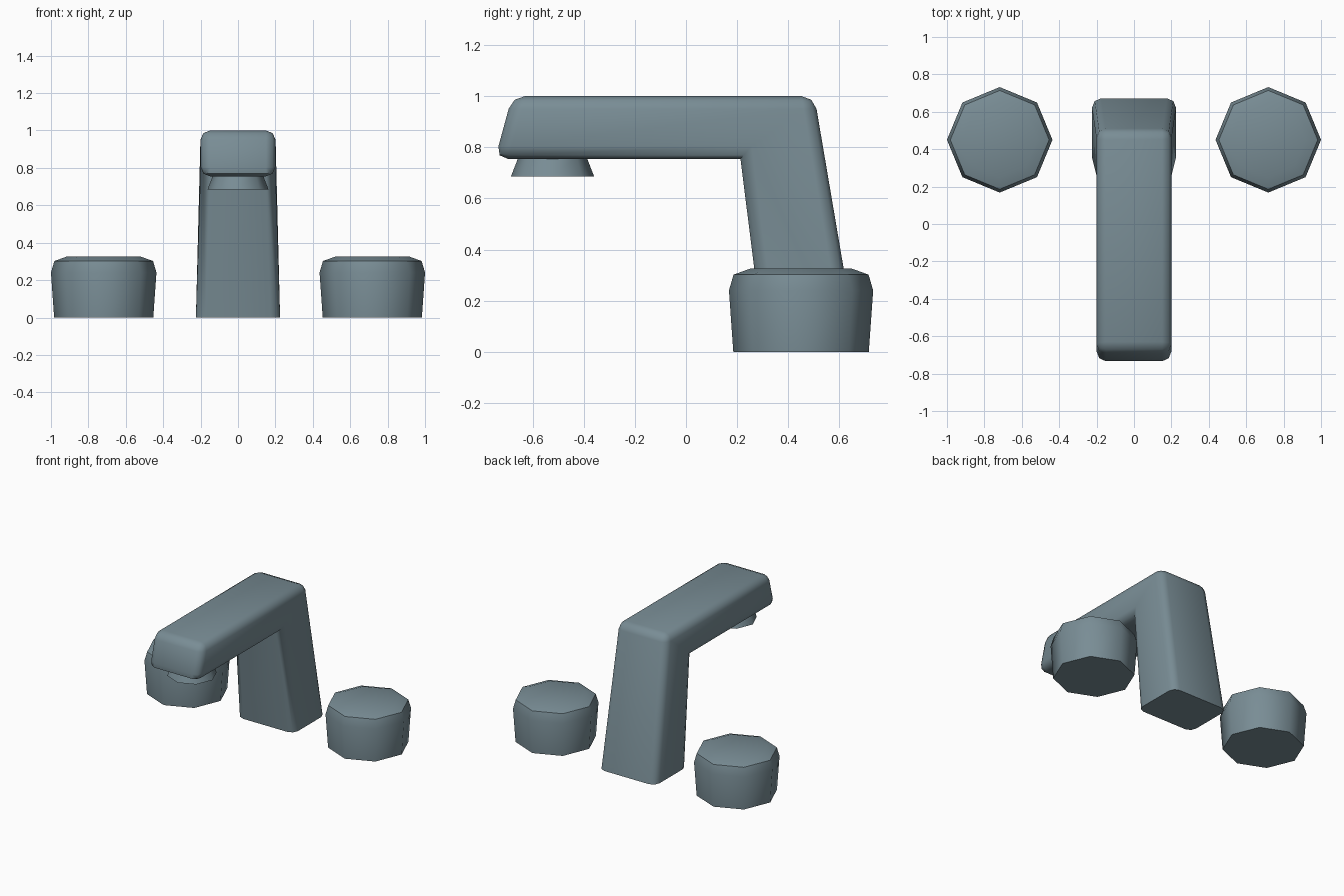
import bpy, bmesh, math

if "Cube" in bpy.data.objects:
    bpy.data.objects.remove(bpy.data.objects["Cube"])

metal = bpy.data.materials.new("blue_grey_metal")
metal.diffuse_color = (0.19, 0.265, 0.30, 1)
metal.use_nodes = True
metal.node_tree.nodes["Principled BSDF"].inputs["Base Color"].default_value = metal.diffuse_color


def finish(bm, name):
    """Turn a bmesh into a smooth shaded object with sharp hard edges."""
    bmesh.ops.recalc_face_normals(bm, faces=bm.faces)
    mesh = bpy.data.meshes.new(name)
    bm.to_mesh(mesh)
    bm.free()
    mesh.materials.append(metal)
    mesh.shade_smooth()
    mesh.set_sharp_from_angle(angle=math.radians(50))
    obj = bpy.data.objects.new(name, mesh)
    bpy.context.collection.objects.link(obj)
    return obj


def turned(name, profile, location, sides=8):
    """Closed octagonal solid from (radius, height) pairs."""
    bm = bmesh.new()
    rings = [[bm.verts.new((r * math.cos(2 * math.pi * i / sides),
                            r * math.sin(2 * math.pi * i / sides), z))
              for i in range(sides)] for r, z in profile]
    for low, high in zip(rings, rings[1:]):
        for i in range(sides):
            j = (i + 1) % sides
            bm.faces.new((low[i], low[j], high[j], high[i]))
    bm.faces.new(rings[0])
    bm.faces.new(rings[-1])
    obj = finish(bm, name)
    obj.location = location
    return obj


# Spout: bent side profile (half width, y, z), column widens to the base
profile = [(0.20, -0.747, 0.755), (0.20, -0.68, 1.0), (0.20, 0.502, 1.0),
           (0.225, 0.672, 0.0), (0.225, 0.308, 0.0), (0.20, 0.213, 0.755)]
bm = bmesh.new()
left = [bm.verts.new((-w, y, z)) for w, y, z in profile]
right = [bm.verts.new((w, y, z)) for w, y, z in profile]
for side in (left, right):
    a, b, c, d, e, f = side
    bm.faces.new((a, b, c, f))
    bm.faces.new((f, c, d, e))
for i in range(6):
    j = (i + 1) % 6
    bm.faces.new((left[i], left[j], right[j], right[i]))
bmesh.ops.recalc_face_normals(bm, faces=bm.faces)

# Round every outer edge except the foot, inner bend and bend seam
soft = []
for edge in bm.edges:
    v1, v2 = edge.verts
    foot = v1.co.z < 0.01 and v2.co.z < 0.01
    bend = {v1, v2} == {left[5], right[5]}
    seam = any({v1, v2} == {s[2], s[5]} for s in (left, right))
    if not (foot or bend or seam):
        soft.append(edge)
bmesh.ops.bevel(bm, geom=soft, offset=0.05, segments=2, profile=0.5,
                affect='EDGES', clamp_overlap=True)
finish(bm, "spout")

# Flared nozzle under the spout tip
turned("nozzle", [(0.163, 0.685), (0.132, 0.765)], (0, -0.522, 0))

# Pair of tap handles
for side, x in (("left", -0.718), ("right", 0.718)):
    turned(side + "_handle",
           [(0.265, 0), (0.282, 0.24), (0.264, 0.302), (0.20, 0.325)],
           (x, 0.45, 0))
